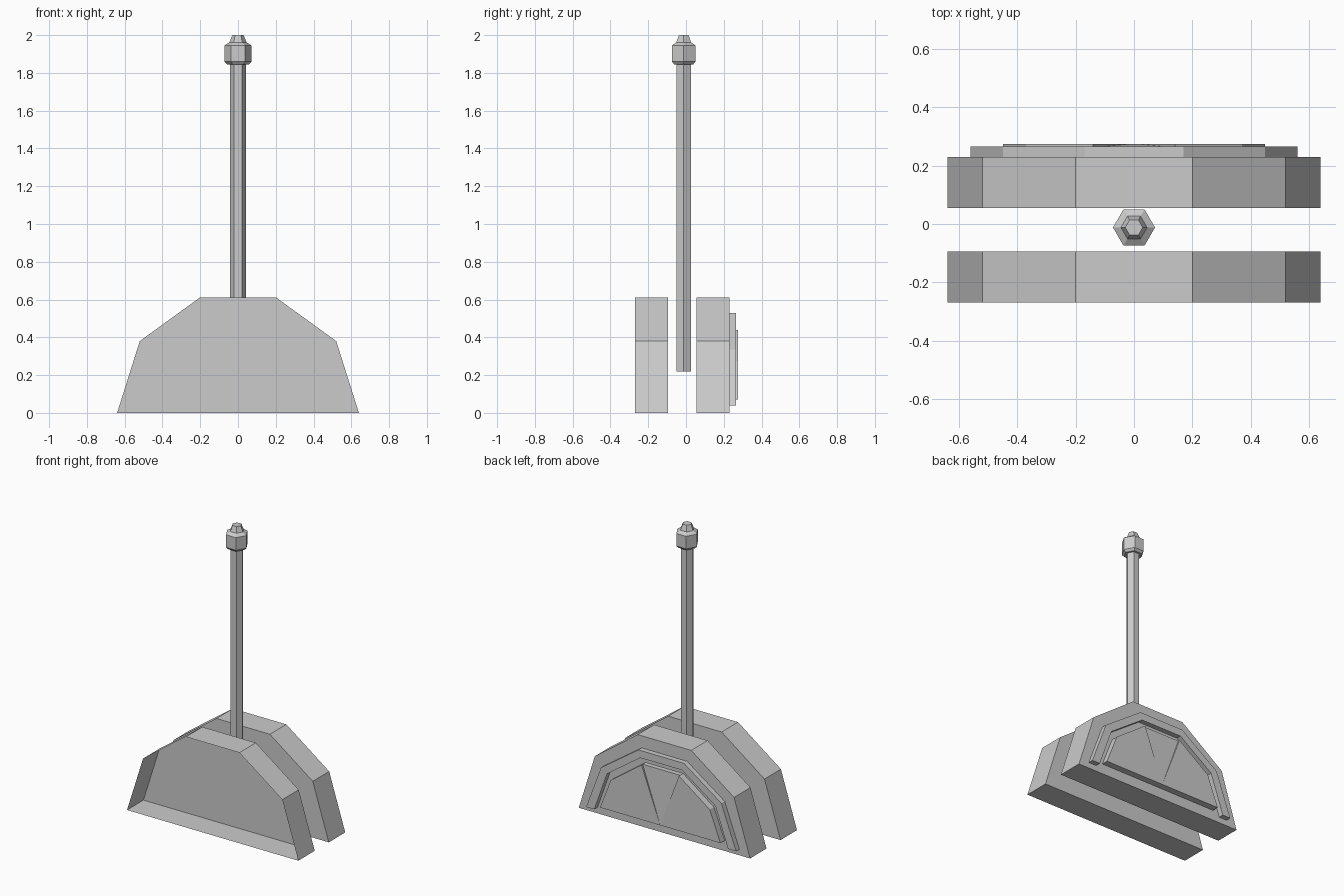
import bpy, bmesh, math

if "Cube" in bpy.data.objects:
    bpy.data.objects.remove(bpy.data.objects["Cube"], do_unlink=True)

grey = bpy.data.materials.new("light_grey")
grey.use_nodes = True
COLOUR = (0.6, 0.6, 0.6, 1)
grey.diffuse_color = COLOUR
grey.node_tree.nodes["Principled BSDF"].inputs["Base Color"].default_value = COLOUR


def finish(name, bm):
    bmesh.ops.recalc_face_normals(bm, faces=bm.faces)
    mesh = bpy.data.meshes.new(name)
    bm.to_mesh(mesh)
    bm.free()
    mesh.materials.append(grey)
    obj = bpy.data.objects.new(name, mesh)
    bpy.context.collection.objects.link(obj)
    return obj


def arch(half):
    """Mirror a right-hand outline (bottom to top) into a full arch."""
    return half + [(-x, z) for x, z in reversed(half)]


def slab(name, outline, y_front, y_back, open_front=False):
    """Extrude an x-z outline along y, optionally leaving the front open."""
    bm = bmesh.new()
    front = [bm.verts.new((x, y_front, z)) for x, z in outline]
    back = [bm.verts.new((x, y_back, z)) for x, z in outline]
    n = len(outline)
    for i in range(n):
        j = (i + 1) % n
        bm.faces.new((front[i], front[j], back[j], back[i]))
    bm.faces.new(back)
    if not open_front:
        bm.faces.new(front)
    return finish(name, bm)


def hex_lathe(name, profile, y):
    """Stack six-sided rings given as (radius, z) and cap both ends."""
    bm = bmesh.new()
    rings = []
    for r, z in profile:
        rings.append([bm.verts.new((r * math.cos(k * math.pi / 3),
                                    y + r * math.sin(k * math.pi / 3), z))
                      for k in range(6)])
    for a, b in zip(rings, rings[1:]):
        for k in range(6):
            m = (k + 1) % 6
            bm.faces.new((a[k], a[m], b[m], b[k]))
    bm.faces.new(rings[0])
    bm.faces.new(rings[-1])
    return finish(name, bm)


# Two body halves, the front one a shell open towards the front
body = arch([(0.64, 0), (0.52, 0.38), (0.20, 0.612)])
slab("front_body", body, -0.27, -0.095, open_front=True)
slab("rear_body", body, 0.055, 0.23)

# Raised arch trim on the back
outer = arch([(0.56, 0.04), (0.45, 0.335), (0.17, 0.53)])
inner = arch([(0.50, 0.04), (0.405, 0.305), (0.155, 0.48)])
slab("arch_trim", outer + inner[::-1], 0.23, 0.265)

# Fan panel inside the trim: two side sectors and a tilted middle sector
for side, sign in (("left", 1), ("right", -1)):
    sector = [(0, 0.07), (0.45, 0.07), (0.37, 0.275), (0.14, 0.44)]
    slab(side + "_fan_sector", [(sign * x, z) for x, z in sector], 0.23, 0.275)
middle = slab("middle_fan_sector", [(0, 0.07), (0.14, 0.44), (-0.14, 0.44)], 0.23, 0.275)
for v in middle.data.vertices:
    if v.co.y > 0.25 and v.co.z > 0.2:
        v.co.y = 0.262

# Hexagonal handle with its end knob
hex_lathe("handle_rod", [(0.043, 0.22), (0.043, 1.86)], -0.012)
hex_lathe("handle_knob", [(0.058, 1.845), (0.072, 1.86), (0.072, 1.945),
                          (0.045, 1.962), (0.03, 2.0)], -0.012)
